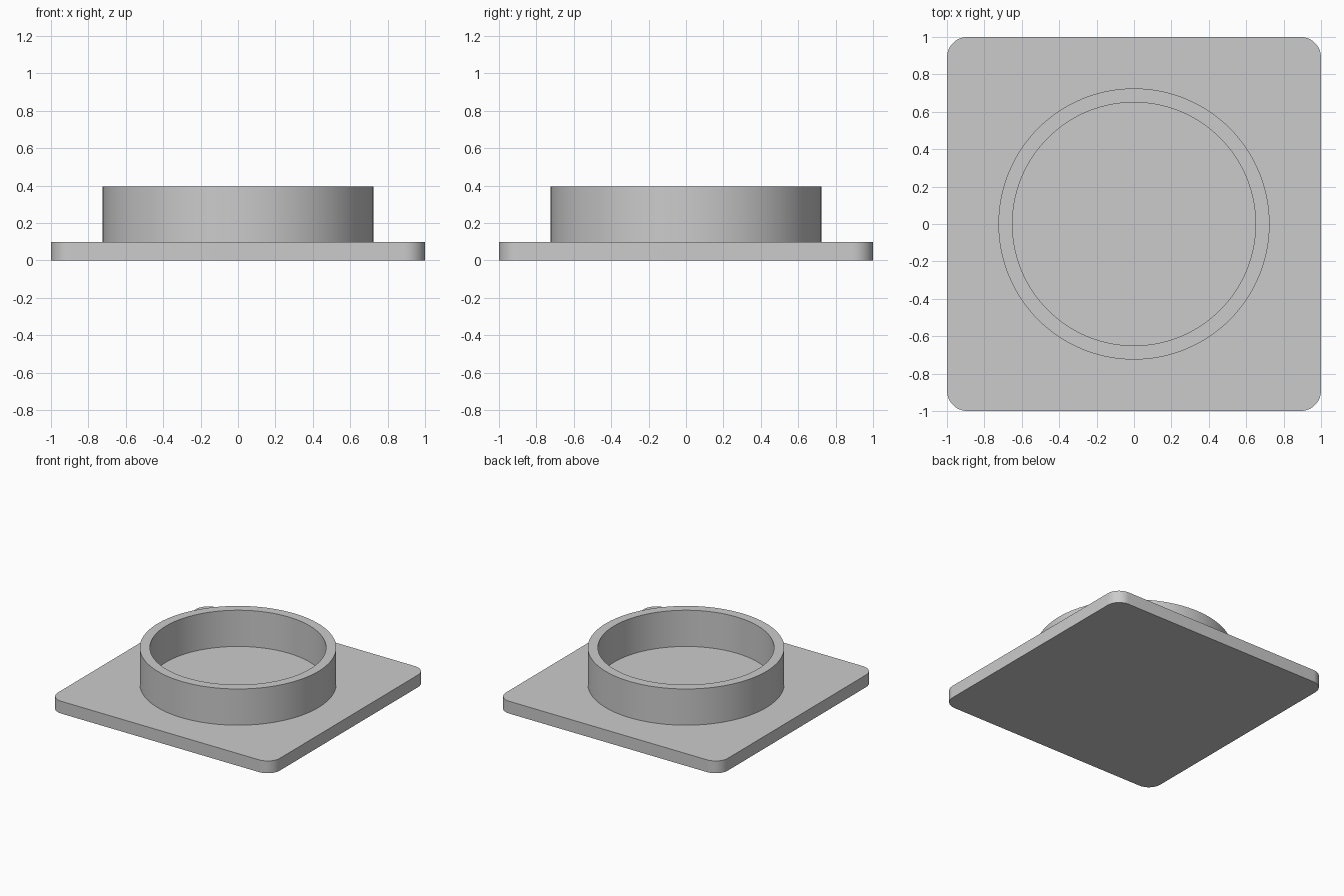
import bpy, bmesh, math

cube = bpy.data.objects.get("Cube")
if cube:
    bpy.data.objects.remove(cube, do_unlink=True)

PLATE_TOP, RING_TOP = 0.1, 0.395
OUTER, INNER = 0.725, 0.65
CORNER = 0.11
SEGMENTS = 128

grey = bpy.data.materials.new("plain_grey")
grey.use_nodes = True
colour = (0.6, 0.6, 0.6, 1)
grey.diffuse_color = colour
grey.node_tree.nodes["Principled BSDF"].inputs["Base Color"].default_value = colour


def finish(name, bm):
    """Turn a bmesh into a smooth-shaded object with sharp edges kept."""
    bmesh.ops.recalc_face_normals(bm, faces=bm.faces)
    mesh = bpy.data.meshes.new(name)
    bm.to_mesh(mesh)
    bm.free()
    mesh.materials.append(grey)
    obj = bpy.data.objects.new(name, mesh)
    bpy.context.collection.objects.link(obj)
    bpy.ops.object.select_all(action="DESELECT")
    obj.select_set(True)
    bpy.context.view_layer.objects.active = obj
    bpy.ops.object.shade_smooth_by_angle(angle=math.radians(30))
    return obj


# Square base plate with rounded upright corners
bm = bmesh.new()
bmesh.ops.create_cube(bm, size=2)
for v in bm.verts:
    v.co.z = PLATE_TOP if v.co.z > 0 else 0
uprights = [e for e in bm.edges if abs(e.verts[0].co.z - e.verts[1].co.z) > 0.01]
bmesh.ops.bevel(bm, geom=uprights, offset=CORNER, segments=12, profile=0.5,
                affect="EDGES")
finish("base_plate", bm)

# Open collar: a rectangular wall section spun around the centre
bm = bmesh.new()
section = [(OUTER, PLATE_TOP), (OUTER, RING_TOP), (INNER, RING_TOP), (INNER, PLATE_TOP)]
verts = [bm.verts.new((r, 0, z)) for r, z in section]
edges = [bm.edges.new(pair) for pair in zip(verts, verts[1:])]
bmesh.ops.spin(bm, geom=verts + edges, cent=(0, 0, 0), axis=(0, 0, 1),
               angle=math.tau, steps=SEGMENTS, use_merge=False)
bmesh.ops.remove_doubles(bm, verts=bm.verts, dist=0.0001)
finish("collar_ring", bm)
